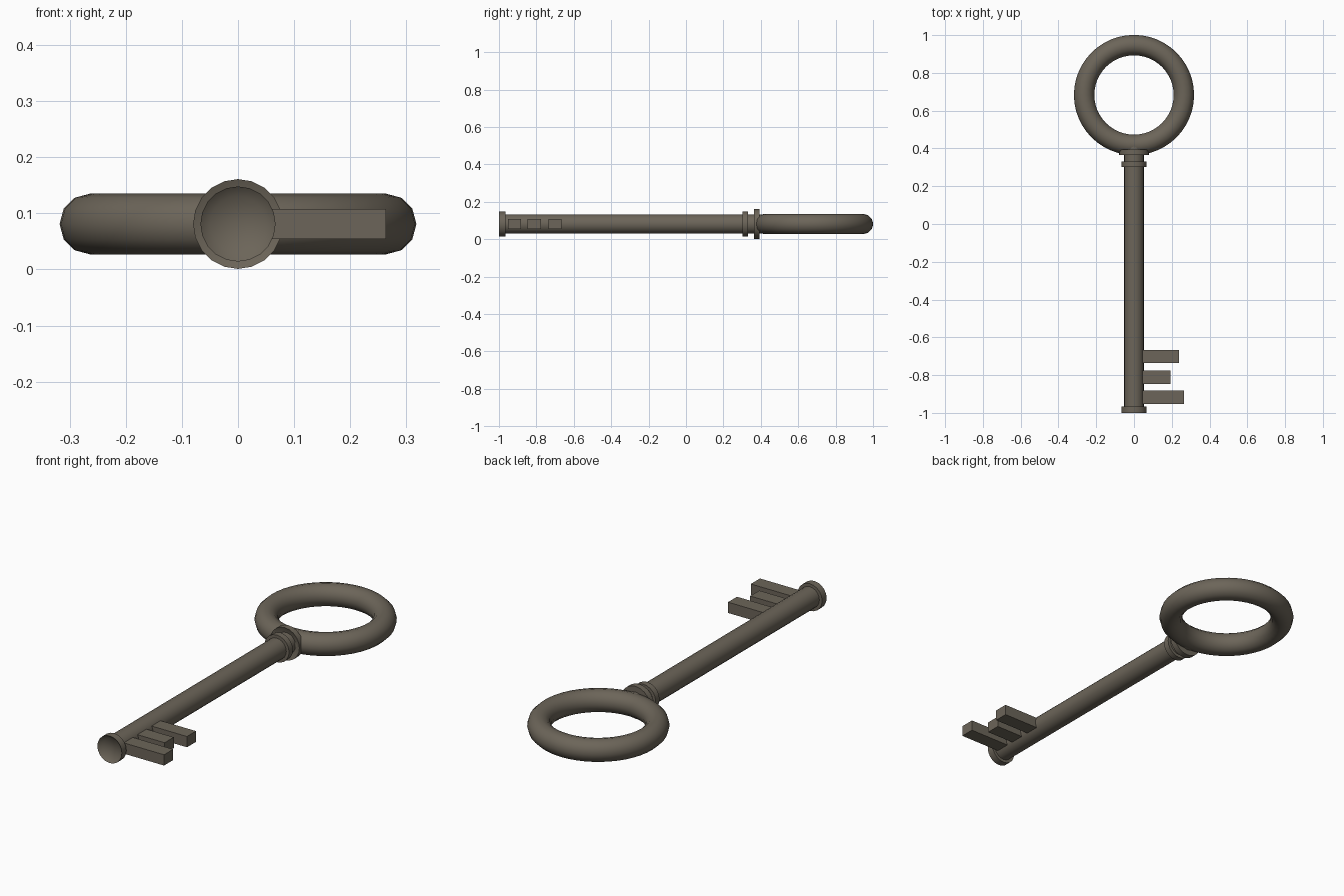
import bpy, bmesh, math

if "Cube" in bpy.data.objects:
    bpy.data.objects.remove(bpy.data.objects["Cube"])

ZC = 0.081  # height of the key's axis

iron = bpy.data.materials.new("dark iron")
iron.diffuse_color = (0.15, 0.13, 0.10, 1)
iron.use_nodes = True
iron.node_tree.nodes["Principled BSDF"].inputs["Base Color"].default_value = iron.diffuse_color


def finish(name, bm, smooth=True):
    bmesh.ops.recalc_face_normals(bm, faces=bm.faces)
    me = bpy.data.meshes.new(name)
    bm.to_mesh(me)
    bm.free()
    ob = bpy.data.objects.new(name, me)
    bpy.context.collection.objects.link(ob)
    me.materials.append(iron)
    if smooth:
        bpy.ops.object.select_all(action='DESELECT')
        ob.select_set(True)
        bpy.context.view_layer.objects.active = ob
        bpy.ops.object.shade_smooth_by_angle(angle=math.radians(40))
    return ob


def lathe(name, profile, sides=20):
    """Spin (radius, y) points around the key's long axis."""
    bm = bmesh.new()
    rings = []
    for r, y in profile:
        if r == 0:
            rings.append([bm.verts.new((0, y, ZC))] * sides)
        else:
            rings.append([bm.verts.new((r * math.sin(2 * math.pi * i / sides), y,
                                        ZC + r * math.cos(2 * math.pi * i / sides)))
                          for i in range(sides)])
    for a, b in zip(rings, rings[1:]):
        for i in range(sides):
            j = (i + 1) % sides
            quad = list(dict.fromkeys((a[i], a[j], b[j], b[i])))
            bm.faces.new(quad)
    return finish(name, bm)


# shaft
lathe("shaft", [(0, -0.975), (0.052, -0.975), (0.052, 0.41), (0, 0.41)])

# end collar with a hollow face, and the two collars below the bow
lathe("end_collar", [(0, -0.978), (0.05, -0.985), (0.067, -1.0),
                     (0.067, -0.965), (0, -0.965)])
lathe("small_collar", [(0, 0.302), (0.067, 0.302), (0.067, 0.332), (0, 0.332)])
lathe("large_collar", [(0, 0.376), (0.05, 0.376), (0.08, 0.364),
                       (0.08, 0.394), (0, 0.394)])

# ring-shaped bow
bm = bmesh.new()
MAJ, MIN, CY, N, M = 0.264, 0.054, 0.683, 48, 12
grid = []
for i in range(N):
    a = 2 * math.pi * i / N
    row = []
    for j in range(M):
        t = 2 * math.pi * j / M
        r = MAJ + MIN * math.cos(t)
        row.append(bm.verts.new((r * math.cos(a), CY + r * math.sin(a), ZC + MIN * math.sin(t))))
    grid.append(row)
for i in range(N):
    for j in range(M):
        k, l = (i + 1) % N, (j + 1) % M
        bm.faces.new((grid[i][j], grid[k][j], grid[k][l], grid[i][l]))
finish("bow_ring", bm)

# teeth: near y, far y, reach in x
for n, (y0, y1, x1) in enumerate([(-0.953, -0.882, 0.264),
                                  (-0.847, -0.776, 0.193),
                                  (-0.736, -0.666, 0.237)]):
    bm = bmesh.new()
    bmesh.ops.create_cube(bm, size=1)
    for v in bm.verts:
        v.co.x = x1 if v.co.x > 0 else 0.03
        v.co.y = y1 if v.co.y > 0 else y0
        v.co.z = ZC + (0.0265 if v.co.z > 0 else -0.0265)
    finish(f"tooth_{n + 1}", bm, smooth=False)
